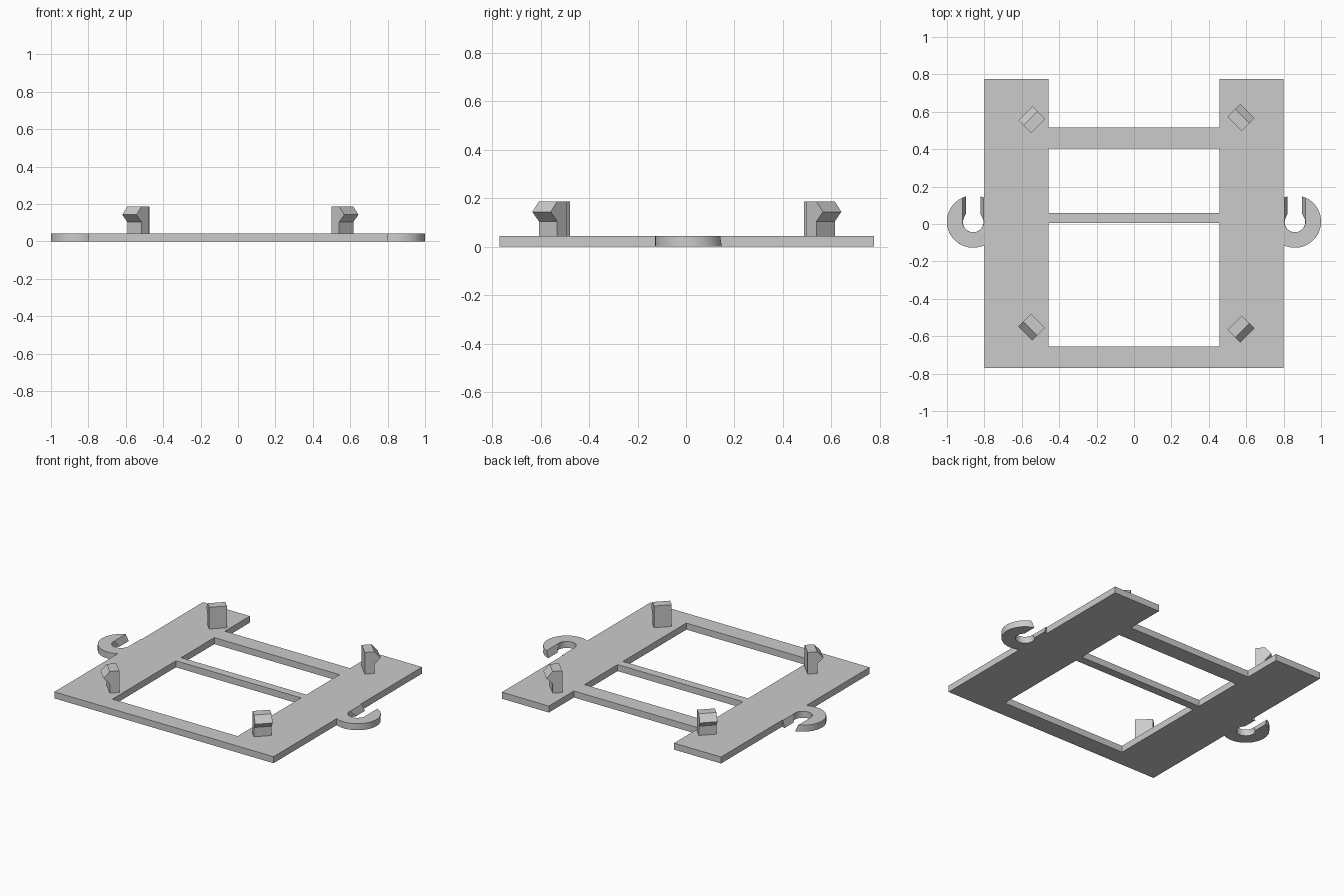
import bpy
import bmesh
from math import acos, cos, sin, pi, sqrt
from mathutils import Vector

if "Cube" in bpy.data.objects:
    bpy.data.objects.remove(bpy.data.objects["Cube"])

THICK = 0.043

grey = bpy.data.materials.new("plain_grey")
grey.use_nodes = True
grey.diffuse_color = (0.6, 0.6, 0.6, 1)
grey.node_tree.nodes["Principled BSDF"].inputs["Base Color"].default_value = grey.diffuse_color


def finish(bm, name):
    bmesh.ops.recalc_face_normals(bm, faces=bm.faces)
    mesh = bpy.data.meshes.new(name)
    bm.to_mesh(mesh)
    bm.free()
    obj = bpy.data.objects.new(name, mesh)
    bpy.context.collection.objects.link(obj)
    mesh.materials.append(grey)
    return obj


def slab(name, x0, x1, y0, y1):
    bm = bmesh.new()
    bmesh.ops.create_cube(bm, size=1)
    for v in bm.verts:
        v.co = (x0 if v.co.x < 0 else x1,
                y0 if v.co.y < 0 else y1,
                0 if v.co.z < 0 else THICK)
    return finish(bm, name)


def arc(radius, half_width, steps):
    """Points round the lower side of a circle, open at the top by the slot."""
    start = acos(half_width / radius)
    sweep = pi + 2 * start
    return [(radius * cos(start - sweep * i / steps),
             radius * sin(start - sweep * i / steps)) for i in range(steps + 1)]


def hook(name, side):
    """Open ring whose slot narrows towards the bottom, trimmed at the rail."""
    outer, inner, steps = 0.14, 0.057, 48
    bm = bmesh.new()
    rings = []
    for z, half_width in ((0, 0.039), (THICK, 0.0565)):
        rings.append([[bm.verts.new((side * 0.86 + x, 0.013 + y, z))
                       for x, y in arc(r, half_width, steps)]
                      for r in (outer, inner)])
    (ob, ib), (ot, it) = rings
    loop = [ob, ot, it, ib]
    for a, b in zip(loop, loop[1:] + loop[:1]):
        for i in range(steps):
            bm.faces.new((a[i], a[i + 1], b[i + 1], b[i]))
    for end in (0, -1):
        bm.faces.new([row[end] for row in loop])
    # drop the part buried in the rail
    bmesh.ops.bisect_plane(bm, geom=bm.verts[:] + bm.edges[:] + bm.faces[:],
                           plane_co=(side * 0.798, 0, 0),
                           plane_no=(-side, 0, 0), clear_outer=True)
    obj = finish(bm, name)
    bpy.ops.object.select_all(action="DESELECT")
    obj.select_set(True)
    bpy.context.view_layer.objects.active = obj
    bpy.ops.object.shade_smooth_by_angle(angle=0.5)


def clip_post(name, x, y):
    """Diagonal post with a pointed ridge facing the outer corner."""
    out = Vector((1 if x > 0 else -1, 1 if y > 0 else -1, 0)) / sqrt(2)
    across = Vector((-out.y, out.x, 0))
    up = Vector((0, 0, 1))
    back, face, ridge, half = -0.048, 0.01, 0.048, 0.0535
    profile = [(back, THICK), (face, THICK), (face, 0.104),
               (ridge, 0.143), (face, 0.186), (back, 0.186)]
    bm = bmesh.new()
    ends = [[bm.verts.new(Vector((x, y, 0)) + out * d + up * z + across * s)
             for d, z in profile] for s in (-half, half)]
    for end in ends:
        bm.faces.new(end)
    for i in range(len(profile)):
        bm.faces.new((ends[0][i - 1], ends[0][i], ends[1][i], ends[1][i - 1]))
    finish(bm, name)


# Flat frame
slab("right_rail", -0.798, -0.456, -0.77, 0.775)
slab("left_rail", 0.456, 0.798, -0.77, 0.775)
for name, y0, y1 in (("front_bar", -0.77, -0.655),
                     ("middle_bar", 0.005, 0.06),
                     ("back_bar", 0.405, 0.515)):
    slab(name, -0.456, 0.456, y0, y1)

# Cable hooks on the outer edges
hook("right_hook", -1)
hook("left_hook", 1)

# Four snap posts
clip_post("front_right_post", -0.547, -0.551)
clip_post("front_left_post", 0.572, -0.562)
clip_post("back_right_post", -0.546, 0.558)
clip_post("back_left_post", 0.572, 0.569)
